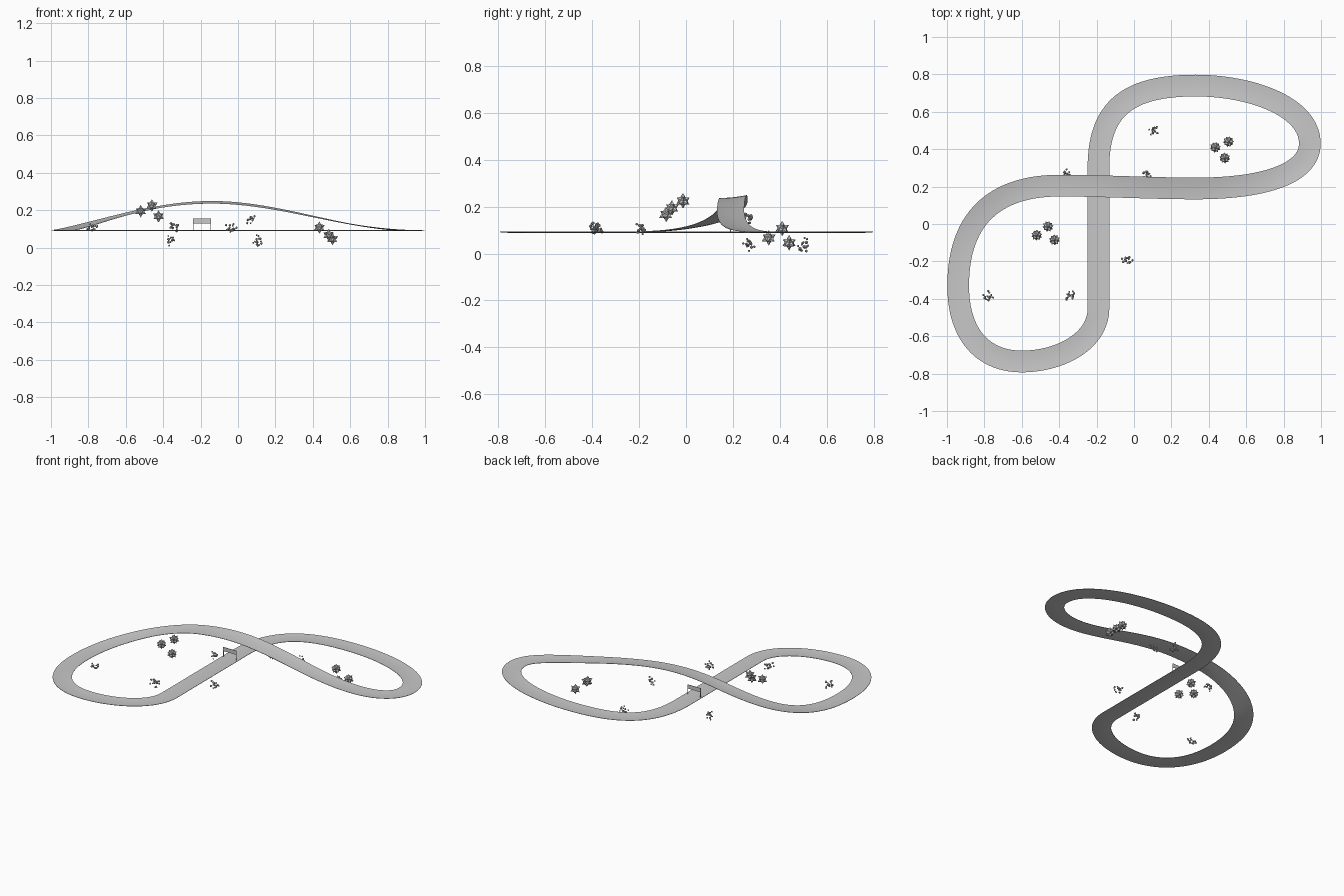
import bpy, bmesh, math, random
from mathutils import Vector, Matrix
from mathutils.geometry import interpolate_bezier

cube = bpy.data.objects.get("Cube")
if cube:
    bpy.data.objects.remove(cube, do_unlink=True)
random.seed(4)

grey = bpy.data.materials.new("plain grey")
grey.use_nodes = True
grey.diffuse_color = (0.58, 0.58, 0.58, 1)
shader = grey.node_tree.nodes["Principled BSDF"]
shader.inputs["Base Color"].default_value = grey.diffuse_color
shader.inputs["Roughness"].default_value = 0.8


def make(name, bm, smooth=False):
    bmesh.ops.recalc_face_normals(bm, faces=bm.faces)
    mesh = bpy.data.meshes.new(name)
    bm.to_mesh(mesh)
    bm.free()
    mesh.materials.append(grey)
    obj = bpy.data.objects.new(name, mesh)
    bpy.context.collection.objects.link(obj)
    if smooth:
        bpy.ops.object.select_all(action='DESELECT')
        obj.select_set(True)
        bpy.context.view_layer.objects.active = obj
        bpy.ops.object.shade_smooth_by_angle(angle=math.radians(40))


# Track: closed figure-eight path, each entry is (handle in, point, handle out)
GROUND, RISE, HALF_WIDTH, THICK = 0.09, 0.15, 0.058, 0.002
path = [
    ((-.19, -.63), (-.19, -.45), (-.19, -.2)),
    ((-.19, .05), (-.19, .3), (-.19, .62)),
    ((-.03, .74), (.33, .74), (.62, .74)),
    ((.94, .63), (.94, .43), (.94, .27)),
    ((.7, .19), (.33, .19), (.1, .19)),
    ((-.16, .205), (-.4, .205), (-.65, .205)),
    ((-.94, .11), (-.94, -.33), (-.94, -.6)),
    ((-.8, -.735), (-.6, -.735), (-.4, -.735)),
]


def lift(x):
    """Rise of the bridge, 0 at both ends and 1 at the crest."""
    t = (x + .945) / .805 if x < -.14 else (.94 - x) / 1.08
    t = min(max(t, 0), 1)
    if x < -.14:
        t = t ** .7
    return t * t * (3 - 2 * t)


centre = []
for i, (_, p, out) in enumerate(path):
    hin, q, _ = path[(i + 1) % len(path)]
    for pt in interpolate_bezier(*(Vector(v).to_3d() for v in (p, out, hin, q)), 33)[:-1]:
        h = lift(pt.x) if i in (3, 4, 5) else 0
        centre.append((Vector((pt.x, pt.y, GROUND + RISE * h)), h))

bm = bmesh.new()
rings = []
for i, (p, h) in enumerate(centre):
    ahead = centre[(i + 1) % len(centre)][0] - centre[i - 1][0]
    side = Vector((ahead.y, -ahead.x, 0)).normalized()
    ring = []
    for layer, order in ((0, (-1, -.5, 0, .5, 1)), (-THICK, (1, .5, 0, -.5, -1))):
        for s in order:
            z = layer + .006 * h * s + .003 * s * s
            ring.append(bm.verts.new(p + side * HALF_WIDTH * s + Vector((0, 0, z))))
    rings.append(ring)
for i, a in enumerate(rings):
    b = rings[(i + 1) % len(rings)]
    for j in range(len(a)):
        k = (j + 1) % len(a)
        bm.faces.new((a[j], a[k], b[k], b[j]))
make("track", bm, smooth=True)

# Gate under the bridge: two posts and a banner
bm = bmesh.new()


def box(centre, size):
    bmesh.ops.create_cube(bm, size=1, matrix=Matrix.Translation(centre) @ Matrix.Diagonal((*size, 1)))


for sx in (-1, 1):
    box((-.192 + sx * .047, .19, .122), (.003, .003, .066))
box((-.192, .19, .142), (.096, .003, .026))
make("start_gate", bm)


# Stars: a spike on every corner of a twenty-sided ball
def star(name, place, radius):
    ball = bmesh.new()
    bmesh.ops.create_icosphere(ball, subdivisions=1, radius=radius)
    bmesh.ops.rotate(ball, verts=ball.verts,
                     matrix=Matrix.Rotation(random.uniform(0, 1), 3, 'Z'))
    bmesh.ops.translate(ball, verts=ball.verts, vec=place)
    bm = bmesh.new()
    tips = {v: bm.verts.new(v.co) for v in ball.verts}
    pits = {}
    for f in ball.faces:
        d = (f.calc_center_median() - Vector(place)).normalized()
        pits[f] = bm.verts.new(Vector(place) + d * radius * .58)
    for e in ball.edges:
        a, b = (tips[v] for v in e.verts)
        c, d = (pits[f] for f in e.link_faces)
        bm.faces.new((a, c, d))
        bm.faces.new((b, d, c))
    ball.free()
    make(name, bm)


stars = [(-.52, -.06, .195), (-.46, -.013, .225), (-.425, -.085, .167),
         (.435, .41, .107), (.505, .44, .046), (.485, .353, .067)]
for i, place in enumerate(stars):
    star(f"star_{i + 1}", place, .033)

# Pebble clusters: handfuls of tiny rough stones
clusters = [(-.36, .272, .038), (.068, .265, .15), (.107, .503, .037),
            (-.78, -.385, .107), (-.342, -.385, .107), (-.036, -.19, .107)]
for i, place in enumerate(clusters):
    bm = bmesh.new()
    for n in range(15):
        way = Vector([random.gauss(0, 1) for _ in range(3)]).normalized()
        off = way * random.uniform(.01, .031)
        bmesh.ops.create_icosphere(bm, subdivisions=1, radius=random.uniform(.005, .008),
                                   matrix=Matrix.Translation(Vector(place) + off))
    make(f"pebble_cluster_{i + 1}", bm)
